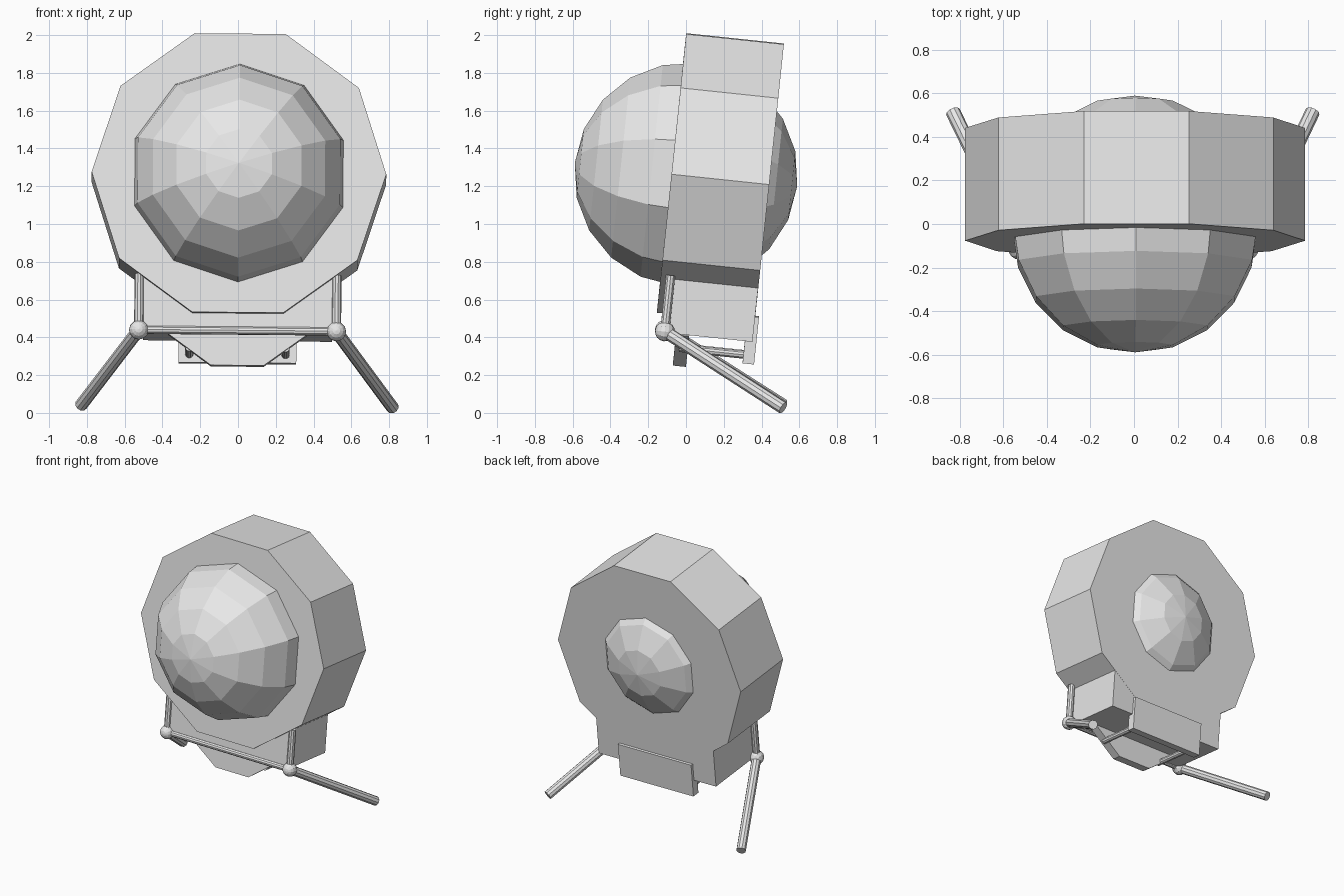
import bpy
import bmesh
from math import sin, cos, pi, radians
from mathutils import Matrix, Vector

if "Cube" in bpy.data.objects:
    bpy.data.objects.remove(bpy.data.objects["Cube"])

# One plain grey for everything
grey = bpy.data.materials.new("plain_grey")
grey.use_nodes = True
grey.diffuse_color = (0.8, 0.8, 0.8, 1)
grey.node_tree.nodes["Principled BSDF"].inputs["Base Color"].default_value = (0.8, 0.8, 0.8, 1)

# The whole model leans back a little about the centre of the dome
LEAN = (Matrix.Translation((0.005, 0, 1.262))
        @ Matrix.Rotation(radians(0.5), 4, 'Y')
        @ Matrix.Rotation(radians(-6), 4, 'X'))


def finish(name, bm):
    bmesh.ops.remove_doubles(bm, verts=bm.verts, dist=1e-5)
    bmesh.ops.recalc_face_normals(bm, faces=bm.faces)
    mesh = bpy.data.meshes.new(name)
    bm.to_mesh(mesh)
    bm.free()
    mesh.materials.append(grey)
    obj = bpy.data.objects.new(name, mesh)
    obj.matrix_world = LEAN
    bpy.context.collection.objects.link(obj)
    return obj


def lathe(name, profile, sides=10, start=0.0, place=Matrix()):
    """Turn (depth, radius) pairs around the y axis, capping open ends."""
    bm = bmesh.new()
    rings = []
    for y, r in profile:
        angles = [start + 2 * pi * i / sides for i in range(sides)]
        rings.append([bm.verts.new(place @ Vector((r * cos(a), y, r * sin(a)))) for a in angles])
    for low, high in zip(rings, rings[1:]):
        for i in range(sides):
            j = (i + 1) % sides
            bm.faces.new((low[i], low[j], high[j], high[i]))
    for ring, (y, r) in ((rings[0], profile[0]), (rings[-1], profile[-1])):
        if r > 1e-4:
            bm.faces.new(ring)
    return finish(name, bm)


def ball(name, centre, radius, sides, steps):
    arc = [pi * i / steps for i in range(steps + 1)]
    profile = [(-radius * cos(a), radius * sin(a)) for a in arc]
    return lathe(name, profile, sides, pi / 2, Matrix.Translation(centre))


def rod(name, a, b, radius):
    a, b = Vector(a), Vector(b)
    turn = (b - a).to_track_quat('Y', 'Z').to_matrix().to_4x4()
    return lathe(name, [(0, radius), ((b - a).length, radius)], 10, 0, Matrix.Translation(a) @ turn)


def box(name, low, high):
    low, high = Vector(low), Vector(high)
    bm = bmesh.new()
    bmesh.ops.create_cube(bm, size=1, matrix=Matrix.Translation((low + high) / 2)
                          @ Matrix.Diagonal((*(high - low), 1)))
    return finish(name, bm)


# Ten-sided housing with the dome passing through it
lathe("housing", [(-0.077, 0.78), (0.443, 0.78)])
ball("dome", (0, 0, 0), 0.592, 10, 10)

# Base block, small disc under it and rear plate
box("base_block", (-0.5, -0.03, -0.84), (0.5, 0.442, -0.4))
lathe("lower_disc", [(0.036, 0.453), (0.106, 0.453)], place=Matrix.Translation((0, 0, -0.581)))
box("rear_plate", (-0.312, 0.402, -0.96), (0.312, 0.463, -0.708))

# Stand: crossbar, and on each side a ball joint, upright, leg and plate rod
JOINT_X, JOINT_Y, JOINT_Z = 0.523, -0.025, -0.834
rod("crossbar", (-JOINT_X, JOINT_Y, JOINT_Z), (JOINT_X, JOINT_Y, JOINT_Z), 0.022)
for side, s in (("left", 1), ("right", -1)):
    joint = (s * JOINT_X, JOINT_Y, JOINT_Z)
    ball(side + "_joint", joint, 0.052, 12, 8)
    rod(side + "_upright", joint, (s * JOINT_X, JOINT_Y, -0.535), 0.025)
    rod(side + "_leg", joint, (s * 0.825, 0.64, -1.168), 0.034)
    rod(side + "_plate_rod", (s * 0.255, 0.06, -0.915), (s * 0.255, 0.42, -0.915), 0.022)
